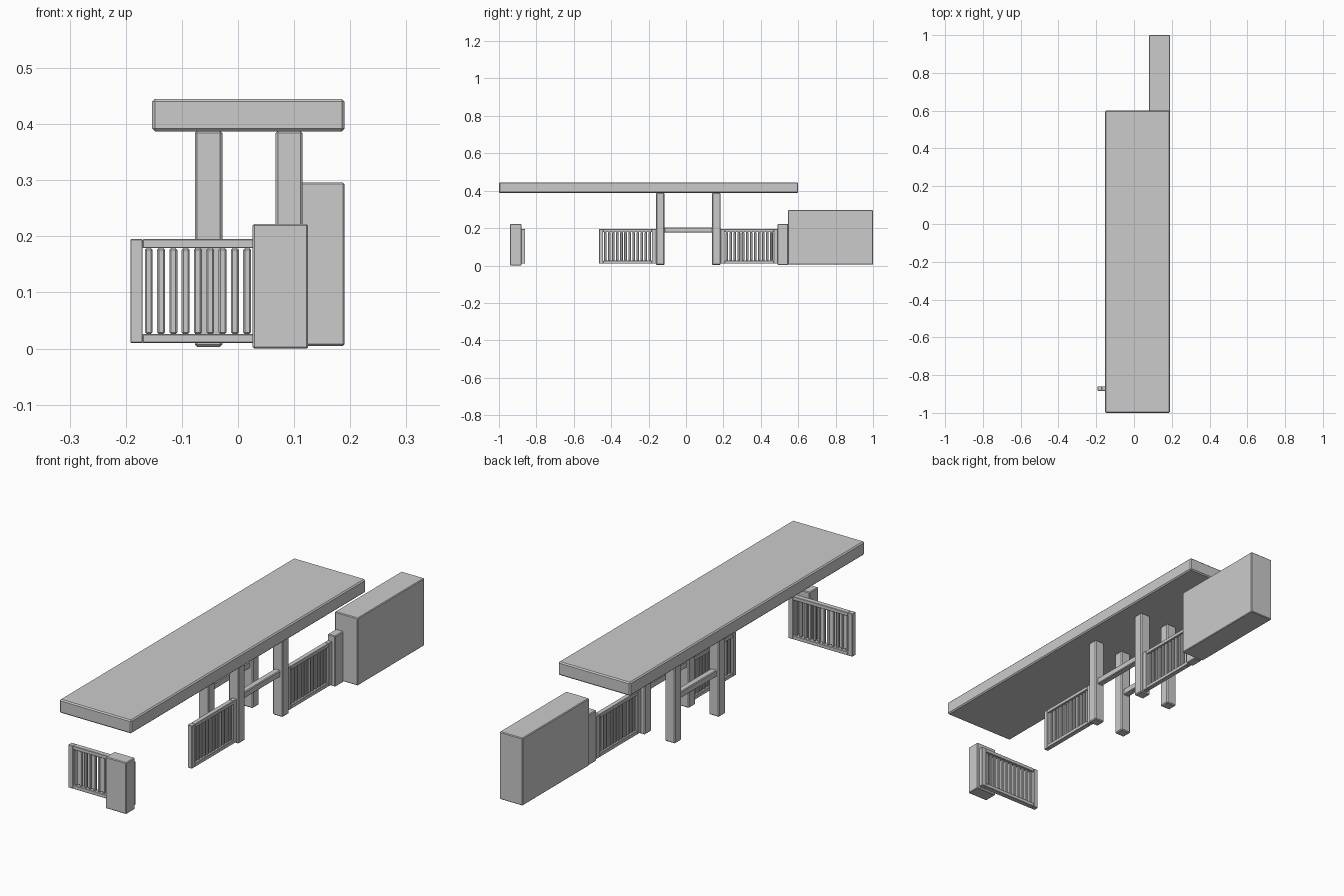
import bpy, bmesh
from mathutils import Matrix, Vector

if "Cube" in bpy.data.objects:
    bpy.data.objects.remove(bpy.data.objects["Cube"])


def add_box(bm, lo, hi):
    lo, hi = Vector(lo), Vector(hi)
    size = hi - lo
    m = Matrix.Translation((lo + hi) / 2) @ Matrix.Diagonal((size.x, size.y, size.z, 1))
    bmesh.ops.create_cube(bm, size=1, matrix=m)


def make(name, boxes, bevel=0.003):
    bm = bmesh.new()
    for lo, hi in boxes:
        add_box(bm, lo, hi)
    me = bpy.data.meshes.new(name)
    bm.to_mesh(me)
    bm.free()
    ob = bpy.data.objects.new(name, me)
    bpy.context.collection.objects.link(ob)
    if bevel:
        mod = ob.modifiers.new("chamfer", 'BEVEL')
        mod.width = bevel
        mod.segments = 1
    return ob


def slatted_panel(name, start, end, depth, along_y):
    # Frame and slats, laid out along one horizontal axis
    d0, d1 = depth
    z0, z1 = 0.01, 0.195
    side, rail = 0.022, 0.016

    def box(a0, a1, b0, b1, c0, c1):
        if along_y:
            return ((b0, a0, c0), (b1, a1, c1))
        return ((a0, b0, c0), (a1, b1, c1))

    frame = [box(start, start + side, d0, d1, z0, z1),
             box(end - side, end, d0, d1, z0, z1),
             box(start + side, end - side, d0, d1, z0, z0 + rail),
             box(start + side, end - side, d0, d1, z1 - rail, z1)]
    make(name + "_frame", frame, 0.0015)
    count, width = 12, 0.014
    pitch = (end - start - 2 * side) / count
    mid = (d0 + d1) / 2
    slats = []
    for i in range(count):
        c = start + side + pitch * (i + 0.5)
        slats.append(box(c - width / 2, c + width / 2, mid - 0.006, mid + 0.006,
                         z0 + rail, z1 - rail))
    make(name + "_slats", slats, 0.003)


# Long flat roof
make("roof", [((-0.153, -1.0, 0.387), (0.19, 0.6, 0.445))], 0.005)

# Four posts and the two rails joining them
for side, x0, x1 in (("left", -0.077, -0.028), ("right", 0.067, 0.115)):
    for end, y0, y1 in (("front", -0.16, -0.115), ("back", 0.14, 0.185)):
        make(f"{end}_{side}_post", [((x0, y0, 0.003), (x1, y1, 0.388))], 0.004)
    xm = (x0 + x1) / 2
    make(f"{side}_rail", [((xm - 0.014, -0.116, 0.176), (xm + 0.014, 0.141, 0.204))])

# Slatted fence panels
slatted_panel("front_side_panel", -0.465, -0.16, (0.085, 0.106), True)
slatted_panel("back_side_panel", 0.185, 0.49, (0.085, 0.106), True)
slatted_panel("entrance_panel", -0.192, 0.115, (-0.883, -0.86), False)

# Pillars and the large end block
make("entrance_pillar", [((0.026, -0.94, 0.0), (0.125, -0.88, 0.222))])
make("fence_end_pillar", [((0.085, 0.489, 0.003), (0.122, 0.546, 0.222))])
make("end_block", [((0.08, 0.545, 0.005), (0.19, 1.0, 0.296))])
